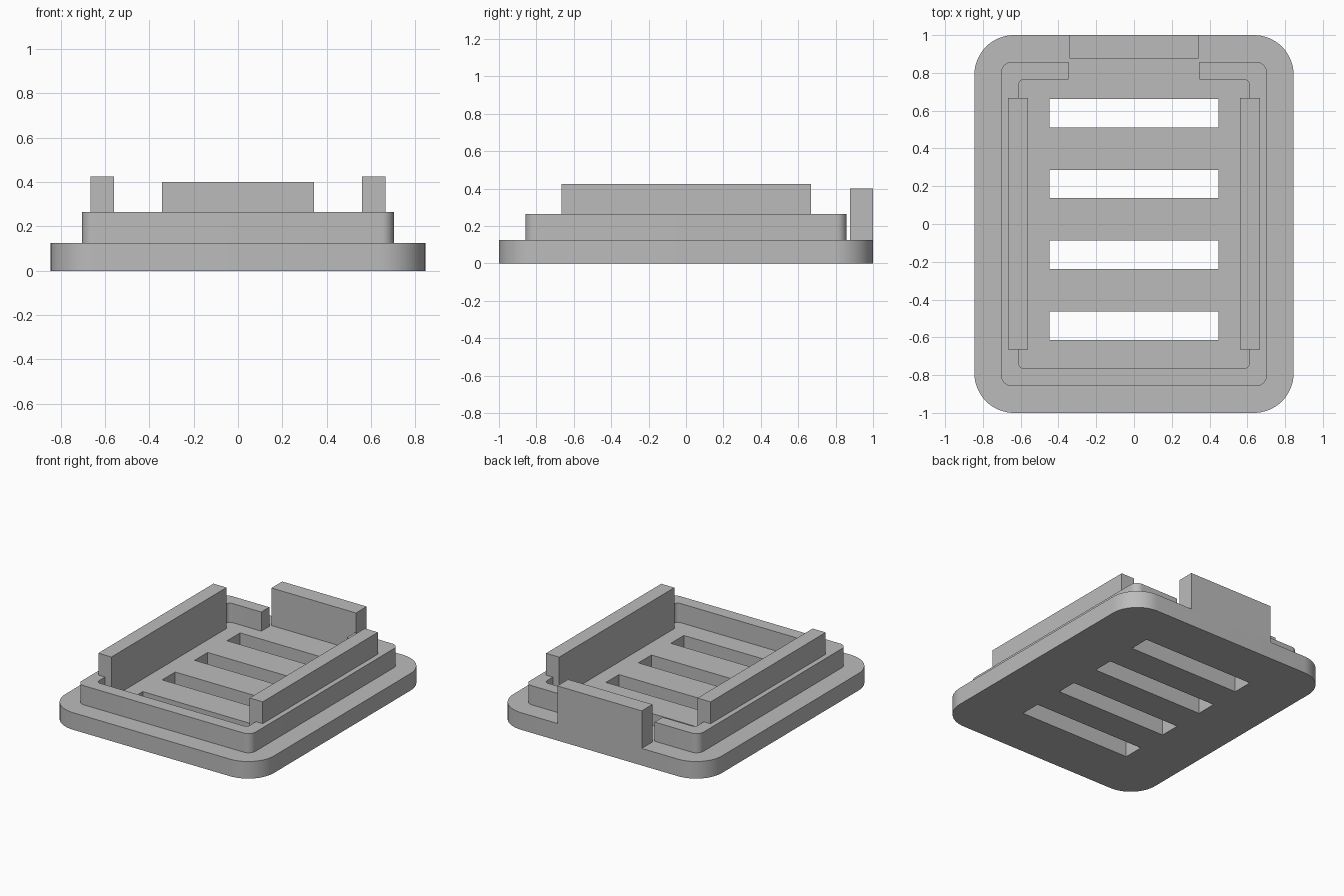
import bpy, bmesh, math

if "Cube" in bpy.data.objects:
    bpy.data.objects.remove(bpy.data.objects["Cube"], do_unlink=True)

grey = bpy.data.materials.new("plain grey")
grey.use_nodes = True
grey.diffuse_color = (0.5, 0.5, 0.5, 1)
grey.node_tree.nodes["Principled BSDF"].inputs["Base Color"].default_value = (0.5, 0.5, 0.5, 1)


def slab(name, x0, x1, y0, y1, z0, z1, radius=0, steps=10):
    """Upright block with optionally rounded vertical corners."""
    bm = bmesh.new()
    corners = [(x1, y1, -1, -1), (x0, y1, 1, -1), (x0, y0, 1, 1), (x1, y0, -1, 1)]
    outline = []
    for i, (x, y, sx, sy) in enumerate(corners):
        if radius == 0:
            outline.append((x, y))
            continue
        for k in range(steps + 1):
            a = (i + k / steps) * math.pi / 2
            outline.append((x + radius * (sx + math.cos(a)), y + radius * (sy + math.sin(a))))
    face = bm.faces.new([bm.verts.new((x, y, z0)) for x, y in outline])
    top = bmesh.ops.extrude_face_region(bm, geom=[face])["geom"]
    verts = [v for v in top if isinstance(v, bmesh.types.BMVert)]
    bmesh.ops.translate(bm, verts=verts, vec=(0, 0, z1 - z0))
    bmesh.ops.recalc_face_normals(bm, faces=bm.faces)
    mesh = bpy.data.meshes.new(name)
    bm.to_mesh(mesh)
    bm.free()
    mesh.materials.append(grey)
    ob = bpy.data.objects.new(name, mesh)
    bpy.context.collection.objects.link(ob)
    return ob


def activate(ob):
    bpy.ops.object.select_all(action="DESELECT")
    ob.select_set(True)
    bpy.context.view_layer.objects.active = ob


def cut(ob, cutter):
    """Subtract the cutter, then discard it."""
    cutter.hide_render = True
    mod = ob.modifiers.new("cut", "BOOLEAN")
    mod.operation = "DIFFERENCE"
    mod.solver = "EXACT"
    mod.object = cutter
    activate(ob)
    bpy.ops.object.modifier_apply(modifier=mod.name)
    bpy.data.objects.remove(cutter, do_unlink=True)


FLOOR, RIM_TOP = 0.125, 0.265

# Base plate with four drainage slots
base = slab("base_plate", -0.845, 0.845, -1, 1, 0, FLOOR, 0.21, 16)
for i in range(4):
    y = 0.587 - 0.375 * i
    cut(base, slab("slot_cutter", -0.447, 0.447, y - 0.075, y + 0.075, -0.1, 0.3))

# Raised rim, open at the back
rim = slab("raised_rim", -0.703, 0.703, -0.858, 0.858, FLOOR, RIM_TOP, 0.055)
cut(rim, slab("inside_cutter", -0.611, 0.611, -0.765, 0.765, 0, 0.5, 0.03))
cut(rim, slab("gap_cutter", -0.347, 0.347, 0.6, 1, 0, 0.5))

# Side rails standing on the floor and overlapping the rim
for name, side in (("left_rail", 1), ("right_rail", -1)):
    xs = sorted((side * 0.56, side * 0.666))
    slab(name, xs[0], xs[1], -0.665, 0.667, FLOOR, 0.425)

# Tall tab at the back edge
slab("back_tab", -0.342, 0.342, 0.876, 1, FLOOR, 0.4)

for ob in (base, rim):
    activate(ob)
    bpy.ops.object.shade_smooth_by_angle(angle=math.radians(30))
